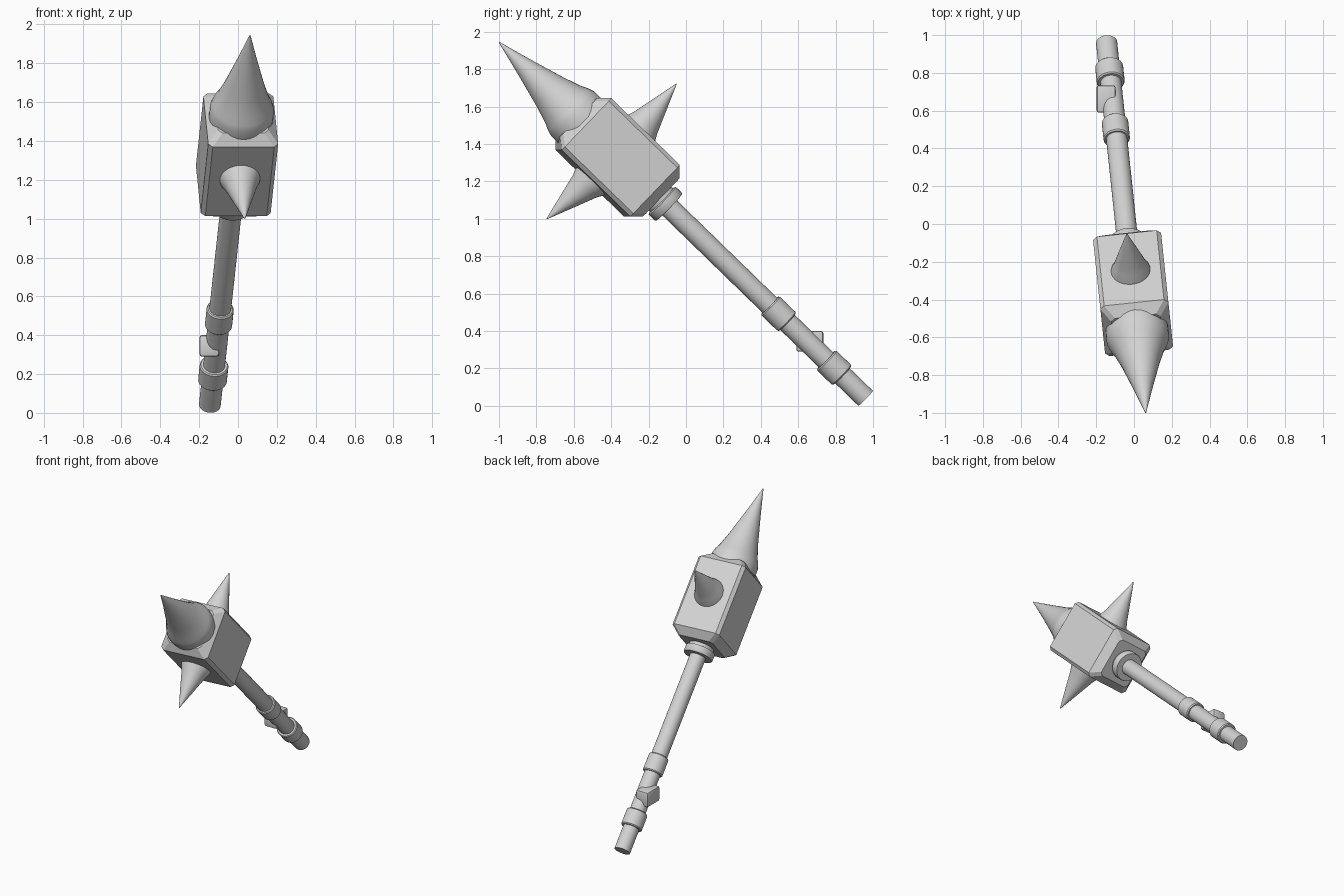
import bpy, bmesh, math
from mathutils import Matrix, Vector

cube = bpy.data.objects.get("Cube")
if cube:
    bpy.data.objects.remove(cube, do_unlink=True)

# One plain grey material
grey = bpy.data.materials.new("light_grey")
grey.use_nodes = True
colour = (0.65, 0.65, 0.65, 1)
grey.diffuse_color = colour
grey.node_tree.nodes["Principled BSDF"].inputs["Base Color"].default_value = colour

# Weapon frame: origin at the butt, z along the handle, x sideways
butt = Vector((-0.145, 0.96, 0.041))
tip = Vector((0.062, -1.0, 1.945))
along = (tip - butt).normalized()
side = Vector((-along.y, along.x, 0)).normalized()
up = along.cross(side)
LENGTH = (tip - butt).length
FRAME = Matrix.Translation(butt) @ Matrix((side, up, along)).transposed().to_4x4()


def finish(name, bm, matrix=FRAME, angle=35):
    bmesh.ops.recalc_face_normals(bm, faces=bm.faces)
    bm.transform(matrix)
    mesh = bpy.data.meshes.new(name)
    bm.to_mesh(mesh)
    bm.free()
    mesh.materials.append(grey)
    obj = bpy.data.objects.new(name, mesh)
    bpy.context.collection.objects.link(obj)
    bpy.ops.object.select_all(action='DESELECT')
    obj.select_set(True)
    bpy.context.view_layer.objects.active = obj
    bpy.ops.object.shade_smooth_by_angle(angle=math.radians(angle))
    return obj


def skin(bm, rings):
    """Bridge matching vertex rings and close both ends."""
    for a, b in zip(rings, rings[1:]):
        n = len(a)
        for i in range(n):
            j = (i + 1) % n
            bm.faces.new((a[i], a[j], b[j], b[i]))
    bm.faces.new(rings[0])
    bm.faces.new(rings[-1])


def turned(name, profile, start=None, end=None, sides=32, angle=35):
    """Round part from (radius, height) pairs, optionally leaning from start to end."""
    bm = bmesh.new()
    rings = []
    h0, h1 = profile[0][1], profile[-1][1]
    for r, h in profile:
        centre = Vector((0, 0, h))
        if start is not None:
            centre = start.lerp(end, (h - h0) / (h1 - h0))
        ring = []
        for i in range(sides):
            a = math.tau * i / sides
            u, v = r * math.cos(a), r * math.sin(a)
            offset = Vector((u, v, 0)) if start is None else Vector((u, 0, v))
            ring.append(bm.verts.new(centre + offset))
        rings.append(ring)
    skin(bm, rings)
    return finish(name, bm, angle=angle)


# Handle and its collars
turned("handle", [(0.056, 0), (0.056, 1.56)])
turned("lower_collar", [(0.068, 0.175), (0.074, 0.182), (0.074, 0.288), (0.068, 0.295)])
turned("upper_collar", [(0.064, 0.585), (0.070, 0.592), (0.070, 0.708), (0.064, 0.715)])
turned("head_ferrule", [(0.100, 1.47), (0.104, 1.476), (0.104, 1.52), (0.088, 1.525), (0.088, 1.57)])

# Head block: chamfered rectangle sections with tapered ends
bm = bmesh.new()
rings = []
for inset, h in ((0.05, 1.545), (0, 1.598), (0, 2.11), (0.05, 2.162)):
    w, d, c = 0.181 - inset, 0.192 - inset, 0.022
    outline = [(w, c - d), (w, d - c), (w - c, d), (c - w, d),
               (-w, d - c), (-w, c - d), (c - w, -d), (w - c, -d)]
    rings.append([bm.verts.new((x, y, h)) for x, y in outline])
skin(bm, rings)
finish("head_block", bm, angle=25)

# Main spike with a flared root
turned("main_spike", [(0.166, 2.13), (0.166, 2.19), (0.155, 2.225), (0.138, 2.26),
                      (0.105, 2.36), (0.052, 2.55), (0.002, LENGTH)], angle=60)

# Two side spikes on opposite faces of the head
for name, sign in (("back_spike", 1), ("front_spike", -1)):
    turned(name, [(0.108, 0), (0.102, 0.025), (0.086, 0.06), (0.072, 0.105),
                  (0.042, 0.20), (0.002, 0.325)],
           Vector((0, 0.177 * sign, 1.868)), Vector((0, 0.502 * sign, 1.899)), angle=60)

# Small lug on the right of the grip
bm = bmesh.new()
bmesh.ops.create_cube(bm, size=1)
bmesh.ops.scale(bm, vec=(0.10, 0.145, 0.11), verts=bm.verts)
bmesh.ops.bevel(bm, geom=bm.edges[:], offset=0.012, segments=2, profile=0.5, affect='EDGES')
finish("grip_lug", bm, Matrix.Translation((-0.148, 0.662, 0.345)))
